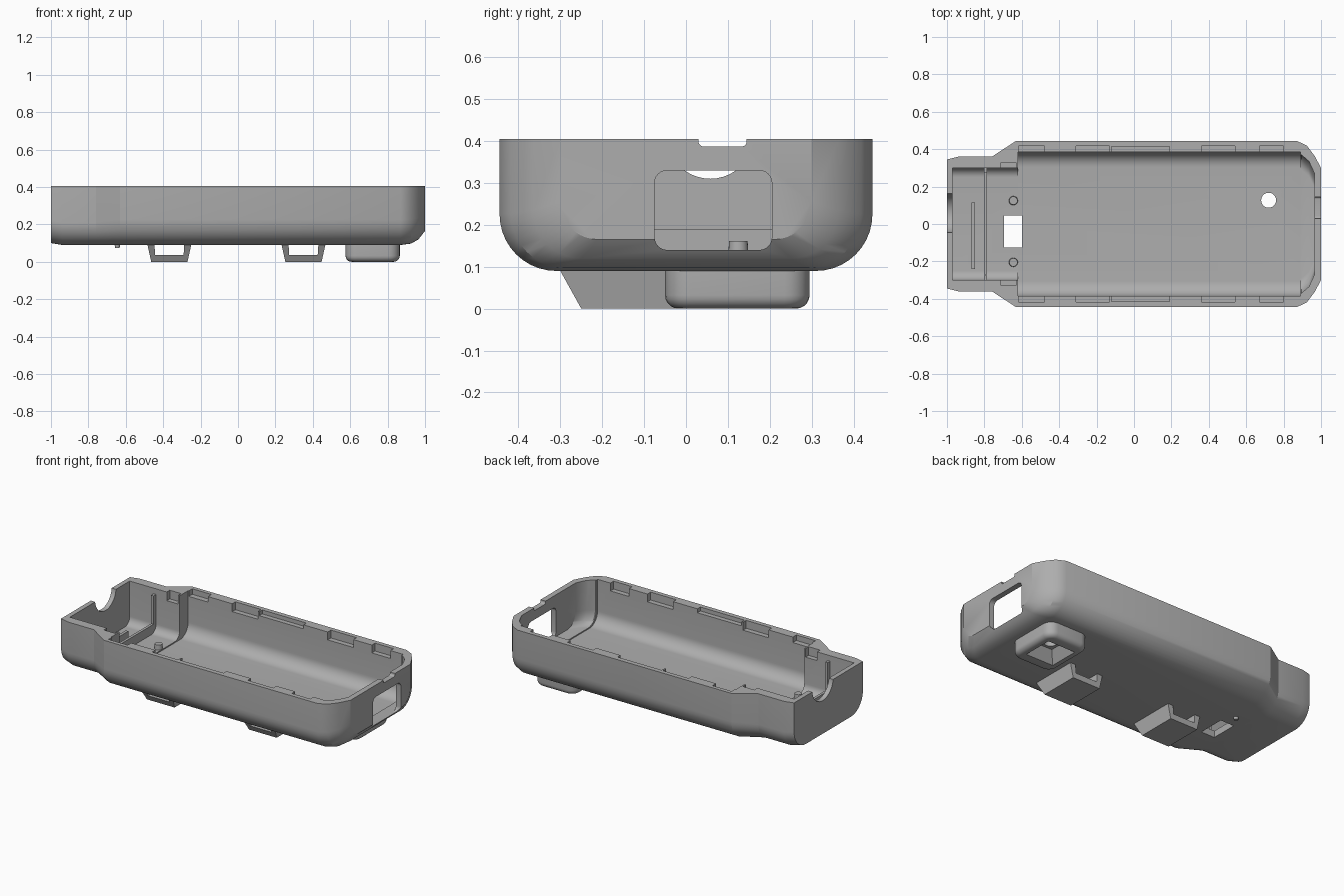
import bpy, bmesh, math
from mathutils import Vector

if "Cube" in bpy.data.objects:
    bpy.data.objects.remove(bpy.data.objects["Cube"], do_unlink=True)

TOP, BASE, FLOOR = 0.405, 0.09, 0.125

grey = bpy.data.materials.new("matte grey")
grey.use_nodes = True
grey.diffuse_color = (0.42, 0.42, 0.42, 1)
grey.node_tree.nodes["Principled BSDF"].inputs["Base Color"].default_value = (0.42, 0.42, 0.42, 1)


def finish(name, bm):
    bmesh.ops.recalc_face_normals(bm, faces=bm.faces)
    mesh = bpy.data.meshes.new(name)
    bm.to_mesh(mesh)
    bm.free()
    mesh.materials.append(grey)
    ob = bpy.data.objects.new(name, mesh)
    bpy.context.scene.collection.objects.link(ob)
    return ob


def loft(name, stations, top):
    """Tub-shaped cross-sections (x, half width, bottom, corner radius) joined along x."""
    bm = bmesh.new()
    steps, rings = 10, []
    for x, w, b, r in stations:
        half = [(w, top)]
        for i in range(steps + 1):
            a = math.pi / 2 * i / steps
            half.append((w - r + r * math.cos(a), b + r - r * math.sin(a)))
        pts = half + [(-y, z) for y, z in reversed(half)]
        rings.append([bm.verts.new((x, y, z)) for y, z in pts])
    n = len(rings[0])
    for a, b in zip(rings, rings[1:]):
        for i in range(n):
            j = (i + 1) % n
            bm.faces.new((a[i], a[j], b[j], b[i]))
    bm.faces.new(rings[0])
    bm.faces.new(rings[-1])
    return finish(name, bm)


def box(name, lo, hi, axis=None, r=0.0, foot=0.0):
    """Box between two corners; edges along one axis rounded by r, lower rim by foot."""
    lo, hi = Vector(lo), Vector(hi)
    bm = bmesh.new()
    bmesh.ops.create_cube(bm, size=1)
    for v in bm.verts:
        v.co = Vector([(lo[k] + hi[k]) / 2 + v.co[k] * (hi[k] - lo[k]) for k in range(3)])
    if axis is not None:
        edges = [e for e in bm.edges
                 if abs(e.verts[0].co[axis] - e.verts[1].co[axis]) > 1e-5]
        bmesh.ops.bevel(bm, geom=edges, offset=r, segments=6, profile=0.5, affect='EDGES')
    if foot:
        edges = [e for e in bm.edges if all(v.co.z < lo.z + 1e-5 for v in e.verts)]
        bmesh.ops.bevel(bm, geom=edges, offset=foot, segments=5, profile=0.5, affect='EDGES')
    return finish(name, bm)


def cone(name, center, r1, r2, depth, sides=32, axis='Z', turn=0.0):
    bm = bmesh.new()
    bmesh.ops.create_cone(bm, cap_ends=True, segments=sides, radius1=r1, radius2=r2, depth=depth)
    for v in bm.verts:
        c, s = math.cos(turn), math.sin(turn)
        p = Vector((v.co.x * c - v.co.y * s, v.co.x * s + v.co.y * c, v.co.z))
        if axis == 'X':
            p = Vector((p.z, p.x, p.y))
        v.co = p + Vector(center)
    return finish(name, bm)


def cut(target, cutters):
    for c in cutters:
        c.hide_render = True
        mod = target.modifiers.new("cut", 'BOOLEAN')
        mod.operation, mod.solver, mod.object = 'DIFFERENCE', 'EXACT', c
        bpy.context.view_layer.objects.active = target
        bpy.ops.object.modifier_apply(modifier=mod.name)
        bpy.data.objects.remove(c, do_unlink=True)


# Outer shell: narrow neck, flared body, rounded nose
shell = loft("shell", [
    (-1.0, 0.345, 0.10, 0.12), (-0.94, 0.36, BASE, 0.12), (-0.76, 0.36, BASE, 0.12),
    (-0.63, 0.445, BASE, 0.135), (0.87, 0.445, BASE, 0.135), (0.925, 0.418, 0.097, 0.13),
    (0.965, 0.365, 0.12, 0.115), (1.0, 0.30, 0.165, 0.09)], TOP)

# Cavities: main bay, nose, neck chamber
cut(shell, [
    loft("main_bay_cutter", [(-0.62, 0.385, FLOOR, 0.08), (0.89, 0.385, FLOOR, 0.08)], 0.5),
    loft("nose_cutter", [(0.85, 0.37, 0.132, 0.08), (0.895, 0.37, 0.132, 0.08),
                         (0.935, 0.335, 0.135, 0.08), (0.965, 0.27, 0.14, 0.08)], 0.5),
    loft("neck_cutter", [(-0.97, 0.30, 0.132, 0.05), (-0.60, 0.30, 0.132, 0.05)], 0.5)])

# Openings in the end walls and floor
HOLE = (0.72, 0.127)
cut(shell, [
    box("window_cutter", (0.94, -0.075, 0.14), (1.1, 0.205, 0.33), 0, 0.03),
    box("rim_notch_cutter", (0.93, 0.03, 0.387), (1.1, 0.145, 0.5), 0, 0.012),
    cone("cable_notch_cutter", (-1.0, 0.058, 0.415), 0.105, 0.105, 0.1, 40, 'X'),
    box("floor_slot_cutter", (-0.695, -0.125, 0.0), (-0.6, 0.045, 0.2)),
    cone("floor_hole_cutter", (*HOLE, 0.1), 0.04, 0.04, 0.2)])

# Snap-fit pockets along both rims: x start, x end, inner y, outer y, depth level
pockets = [(-0.71, -0.63, 0.28, 0.33, 0.35), (-0.615, -0.48, 0.37, 0.42, 0.37),
           (-0.31, -0.13, 0.37, 0.417, 0.355), (-0.12, 0.19, 0.37, 0.415, 0.38),
           (0.36, 0.54, 0.37, 0.417, 0.355), (0.67, 0.80, 0.37, 0.417, 0.355)]
for x0, x1, y0, y1, z in pockets:
    for s in (1, -1):
        ya, yb = sorted((s * y0, s * y1))
        cut(shell, [box("pocket_cutter", (x0, ya, z), (x1, yb, 0.5))])

# Circuit-board ribs and wall posts in the neck
parts = [shell,
         box("short_rib", (-0.868, -0.24, 0.12), (-0.85, 0.115, 0.19)),
         box("long_rib", (-0.802, -0.27, 0.12), (-0.785, 0.30, 0.19))]
for side, s in (("left", 1), ("right", -1)):
    ya, yb = sorted((s * 0.275, s * 0.31))
    parts.append(box(side + "_wall_post", (-0.802, ya, 0.13), (-0.785, yb, 0.37)))

# Locating pins on the floor, with stubs showing underneath
for i, y in enumerate((0.125, -0.205)):
    parts.append(cone(f"locating_pin_{i + 1}", (-0.645, y, 0.14), 0.025, 0.022, 0.044, 20))
parts.append(cone("underside_stub", (-0.645, 0.125, 0.09), 0.012, 0.017, 0.03, 16))

# Strap brackets: U-shaped loops with slanted legs and one slanted end
U = [(0.118, 0.095), (0.097, 0.0), (-0.097, 0.0), (-0.118, 0.095),
     (-0.08, 0.095), (-0.076, 0.037), (0.076, 0.037), (0.08, 0.095)]
for i, cx in enumerate((-0.367, 0.35)):
    bm = bmesh.new()
    near = [bm.verts.new((cx + x, -0.25 - 0.05 * z / BASE, z)) for x, z in U]
    far = [bm.verts.new((cx + x, 0.0, z)) for x, z in U]
    bm.faces.new(near)
    bm.faces.new(far)
    for a in range(len(U)):
        b = (a + 1) % len(U)
        bm.faces.new((near[a], near[b], far[b], far[a]))
    parts.append(finish(f"strap_bracket_{i + 1}", bm))

# Rounded mounting pad with a tapered square recess and a through hole
pad = box("mounting_pad", (0.575, -0.05, 0.0), (0.865, 0.295, 0.1), 2, 0.06, 0.032)
cut(pad, [cone("recess_cutter", (*HOLE, 0.03), 0.145, 0.08, 0.08, 4, turn=math.pi / 4),
          cone("pad_hole_cutter", (*HOLE, 0.1), 0.04, 0.04, 0.3)])
parts.append(pad)

# Smooth rounded areas while keeping crisp edges
bpy.ops.object.select_all(action='DESELECT')
for ob in parts:
    ob.select_set(True)
bpy.context.view_layer.objects.active = shell
bpy.ops.object.shade_smooth_by_angle(angle=math.radians(28))
